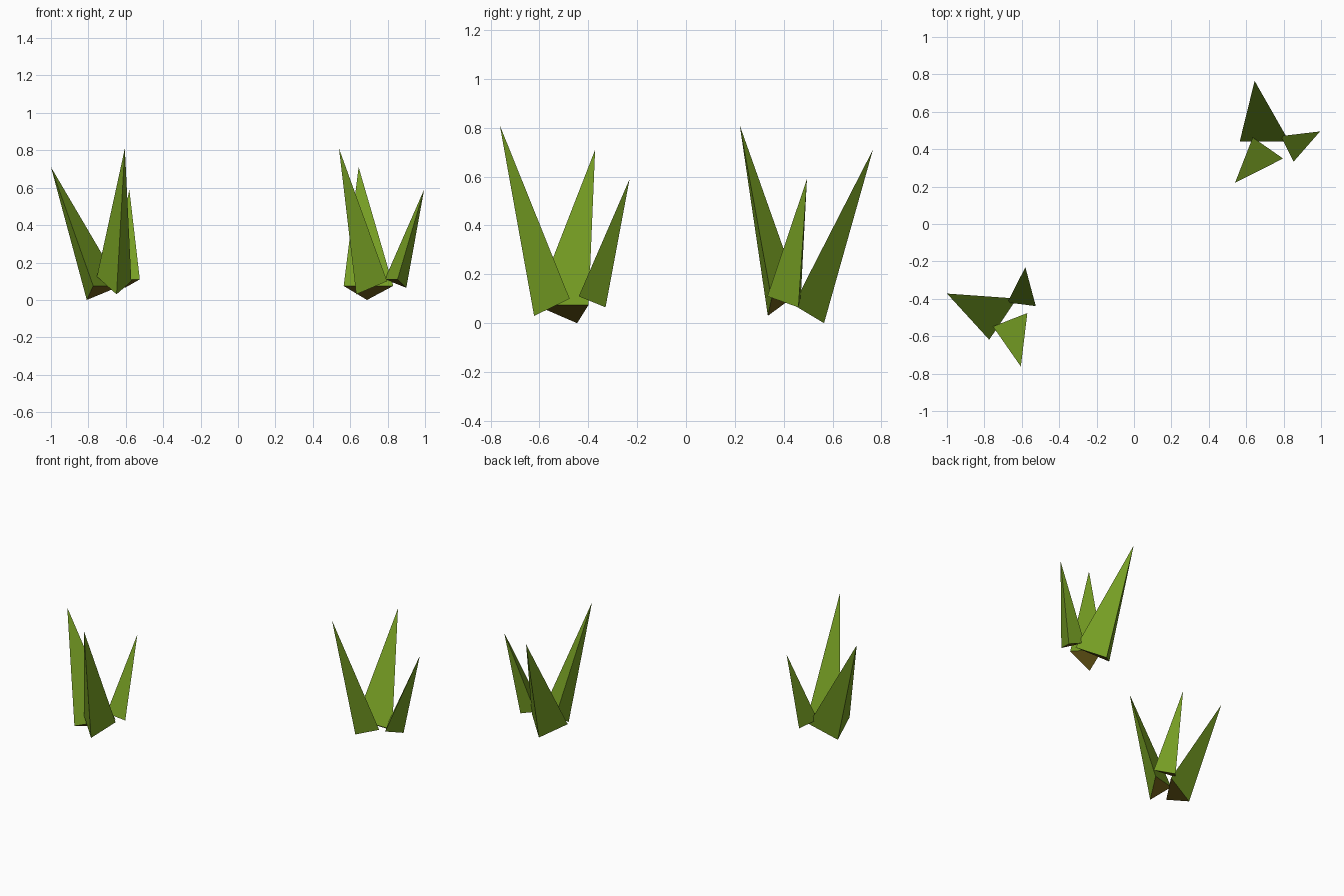
import bpy, bmesh, math
from mathutils import Matrix, Vector

if "Cube" in bpy.data.objects:
    bpy.data.objects.remove(bpy.data.objects["Cube"])


def material(name, color):
    m = bpy.data.materials.new(name)
    m.diffuse_color = color
    m.use_nodes = True
    m.node_tree.nodes["Principled BSDF"].inputs["Base Color"].default_value = m.diffuse_color
    return m


leaf = material("leaf_green", (0.18, 0.34, 0.017, 1))
root = material("root_brown", (0.17, 0.12, 0.01, 1))

# Each blade is a three-sided spike: tip, then the three base corners
BLADES = {
    "tall_blade": [(0.54, 0.22, 0.81), (0.632, 0.335, 0.03), (0.797, 0.35, 0.10), (0.635, 0.463, 0.125)],
    "middle_blade": [(0.645, 0.765, 0.71), (0.565, 0.44, 0.075), (0.83, 0.44, 0.075), (0.69, 0.565, 0.0)],
    "short_blade": [(0.995, 0.495, 0.59), (0.785, 0.47, 0.11), (0.853, 0.333, 0.11), (0.90, 0.46, 0.065)],
}


def blade_mesh(name, points):
    bm = bmesh.new()
    tip, a, b, c = [bm.verts.new(p) for p in points]
    for side in ((tip, a, b), (tip, b, c), (tip, c, a)):
        bm.faces.new(side)
    bm.faces.new((c, b, a)).material_index = 1
    bmesh.ops.recalc_face_normals(bm, faces=bm.faces)
    mesh = bpy.data.meshes.new(name)
    bm.to_mesh(mesh)
    bm.free()
    mesh.materials.append(leaf)
    mesh.materials.append(root)
    return mesh


# The second tuft is the first one turned about its tallest tip and moved
pivot = Vector(BLADES["tall_blade"][0])
turned = (Matrix.Translation((-0.605, -0.762, 0.81))
          @ Matrix.Rotation(math.radians(56.25), 4, 'Z')
          @ Matrix.Translation(-pivot))

for name, points in BLADES.items():
    mesh = blade_mesh(name, points)
    for tuft, matrix in (("back_tuft", Matrix.Identity(4)), ("front_tuft", turned)):
        ob = bpy.data.objects.new(f"{tuft}_{name}", mesh)
        ob.matrix_world = matrix
        bpy.context.collection.objects.link(ob)
